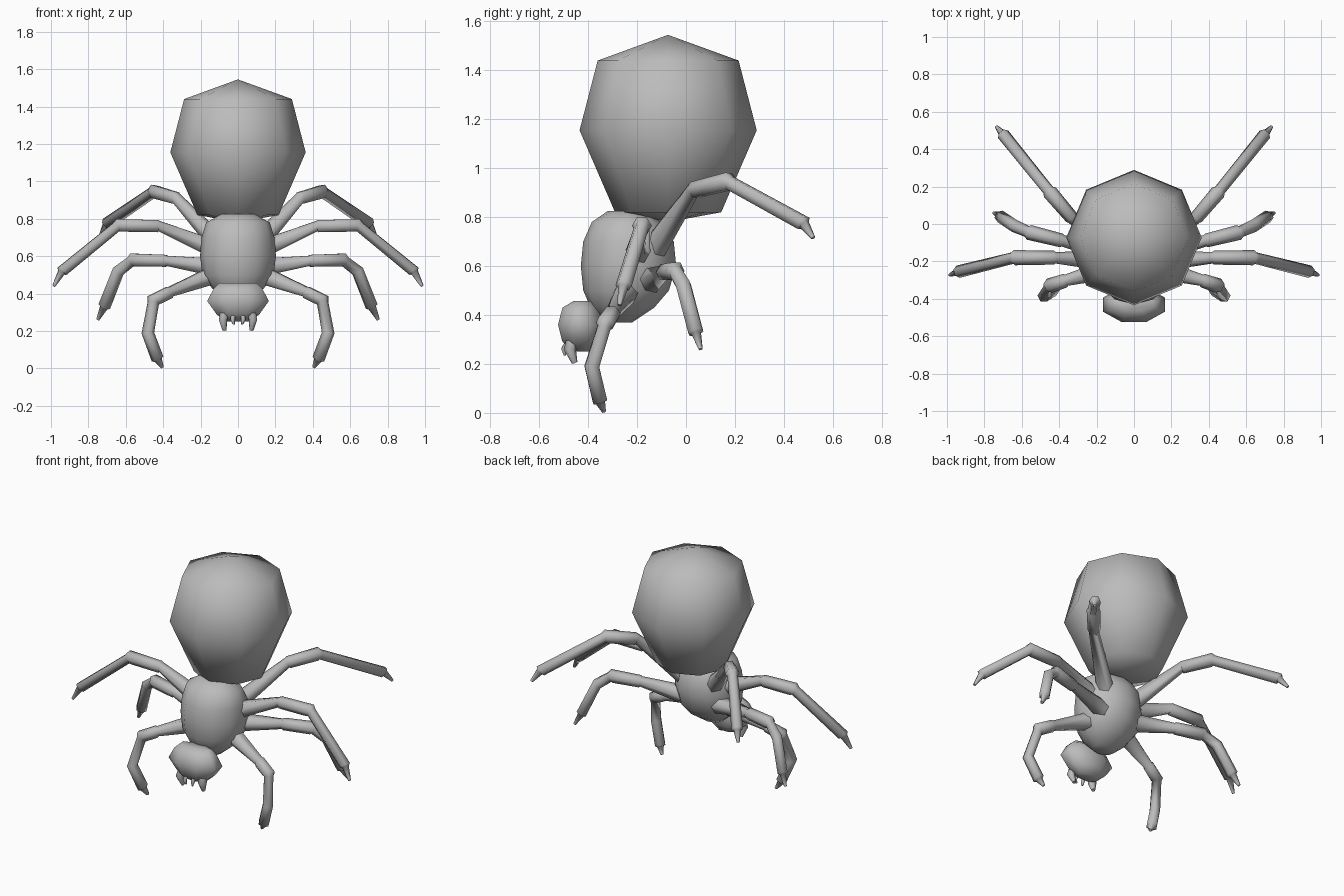
import bpy, bmesh, math
from mathutils import Vector

default = bpy.data.objects.get("Cube")
if default:
    bpy.data.objects.remove(default, do_unlink=True)

GREY = (0.5, 0.5, 0.5, 1)
grey = bpy.data.materials.new("plain grey")
grey.use_nodes = True
grey.diffuse_color = GREY
grey.node_tree.nodes["Principled BSDF"].inputs["Base Color"].default_value = GREY


def loft(name, sections, sides, phase=0.0):
    """Stack of oval rings; each section is (z, half width, front y, back y)."""
    bm = bmesh.new()
    fit = 1 / math.cos(phase)
    rings = []
    for z, half, front, back in sections:
        ring = []
        for i in range(sides):
            a = math.tau * i / sides + phase
            y = (front + back) / 2 + math.sin(a) * fit * (back - front) / 2
            ring.append(bm.verts.new((math.cos(a) * fit * half, y, z)))
        rings.append(ring)
    for low, high in zip(rings, rings[1:]):
        for i in range(sides):
            j = (i + 1) % sides
            bm.faces.new((low[i], low[j], high[j], high[i]))
    bm.faces.new(rings[0][::-1])
    bm.faces.new(rings[-1])
    bmesh.ops.remove_doubles(bm, verts=bm.verts, dist=0.003)
    bmesh.ops.recalc_face_normals(bm, faces=bm.faces)
    mesh = bpy.data.meshes.new(name)
    bm.to_mesh(mesh)
    bm.free()
    obj = bpy.data.objects.new(name, mesh)
    bpy.context.collection.objects.link(obj)
    mesh.materials.append(grey)
    mesh.shade_smooth()
    return obj


def limb(name, path, side):
    """Six-sided tube through (point, radius) pairs, mirrored by side."""
    curve = bpy.data.curves.new(name, "CURVE")
    curve.dimensions = "3D"
    curve.bevel_depth = 1.0
    curve.bevel_resolution = 1
    curve.use_fill_caps = True
    spline = curve.splines.new("POLY")
    spline.points.add(len(path) - 1)
    for p, (co, radius) in zip(spline.points, path):
        p.co = (co[0] * side, co[1], co[2], 1)
        p.radius = radius
    curve.materials.append(grey)
    obj = bpy.data.objects.new(name, curve)
    bpy.context.collection.objects.link(obj)
    bpy.ops.object.select_all(action="DESELECT")
    obj.select_set(True)
    bpy.context.view_layer.objects.active = obj
    bpy.ops.object.convert(target="MESH")
    bpy.ops.object.shade_smooth_by_angle(angle=math.radians(65))


def jointed(points):
    """Leg profile: tapered thigh, flared sleeve, shin and narrow claw."""
    pts = [Vector(p) for p in points]
    path = [(pts[0], 0.055), (pts[1], 0.031)]

    def step(i, distance):
        return pts[i] + (pts[i + 1] - pts[i]).normalized() * distance

    path += [(step(1, 0.008), 0.037), (pts[2], 0.041), (step(2, 0.015), 0.031)]
    path += [(p, 0.034) for p in pts[3:-1]]
    path += [(step(-2, 0.006), 0.022), (pts[-1], 0.009)]
    return path


# Abdomen: eight-sided faceted bulb
AXIS = -0.073
bulb = [(0.78, 0.001), (0.82, 0.217), (1.155, 0.362), (1.44, 0.288), (1.545, 0.001)]
loft("abdomen", [(z, r, AXIS - r, AXIS + r) for z, r in bulb], 8)

# Thorax
loft("thorax", [
    (0.37, 0.07, -0.33, -0.22), (0.43, 0.14, -0.39, -0.13),
    (0.50, 0.19, -0.42, -0.07), (0.60, 0.203, -0.43, -0.04),
    (0.70, 0.195, -0.42, -0.05), (0.78, 0.17, -0.385, -0.10),
    (0.825, 0.09, -0.32, -0.17)], 12)

# Head
loft("head", [
    (0.25, 0.07, -0.46, -0.38), (0.29, 0.115, -0.505, -0.35),
    (0.36, 0.165, -0.523, -0.34), (0.43, 0.128, -0.505, -0.36),
    (0.457, 0.10, -0.46, -0.39)], 8, math.pi / 8)

# Legs, one path each from the body to the claw
LEGS = {
    "rear": [(0.08, -0.15, 0.64), (0.33, 0.03, 0.91), (0.45, 0.17, 0.945),
             (0.70, 0.48, 0.775), (0.735, 0.52, 0.715)],
    "upper": [(0.13, -0.2, 0.64), (0.42, -0.18, 0.76), (0.64, -0.18, 0.765),
              (0.94, -0.255, 0.52), (0.985, -0.272, 0.44)],
    "middle": [(0.12, -0.15, 0.54), (0.38, -0.09, 0.575), (0.56, -0.045, 0.58),
               (0.64, -0.01, 0.52), (0.715, 0.04, 0.33), (0.75, 0.06, 0.26)],
    "front": [(0.13, -0.24, 0.50), (0.36, -0.30, 0.41), (0.45, -0.33, 0.365),
              (0.482, -0.385, 0.19), (0.43, -0.352, 0.05), (0.405, -0.335, 0.005)],
}

for side, word in ((1, "left"), (-1, "right")):
    for name, points in LEGS.items():
        limb(f"{name}_leg_{word}", jointed(points), side)
    # Fangs under the head
    limb(f"outer_fang_{word}", [
        ((0.07, -0.46, 0.31), 0.026), ((0.08, -0.475, 0.26), 0.025),
        ((0.072, -0.455, 0.205), 0.012)], side)
    limb(f"inner_fang_{word}", [
        ((0.025, -0.475, 0.30), 0.014), ((0.028, -0.50, 0.26), 0.012),
        ((0.022, -0.495, 0.235), 0.005)], side)
